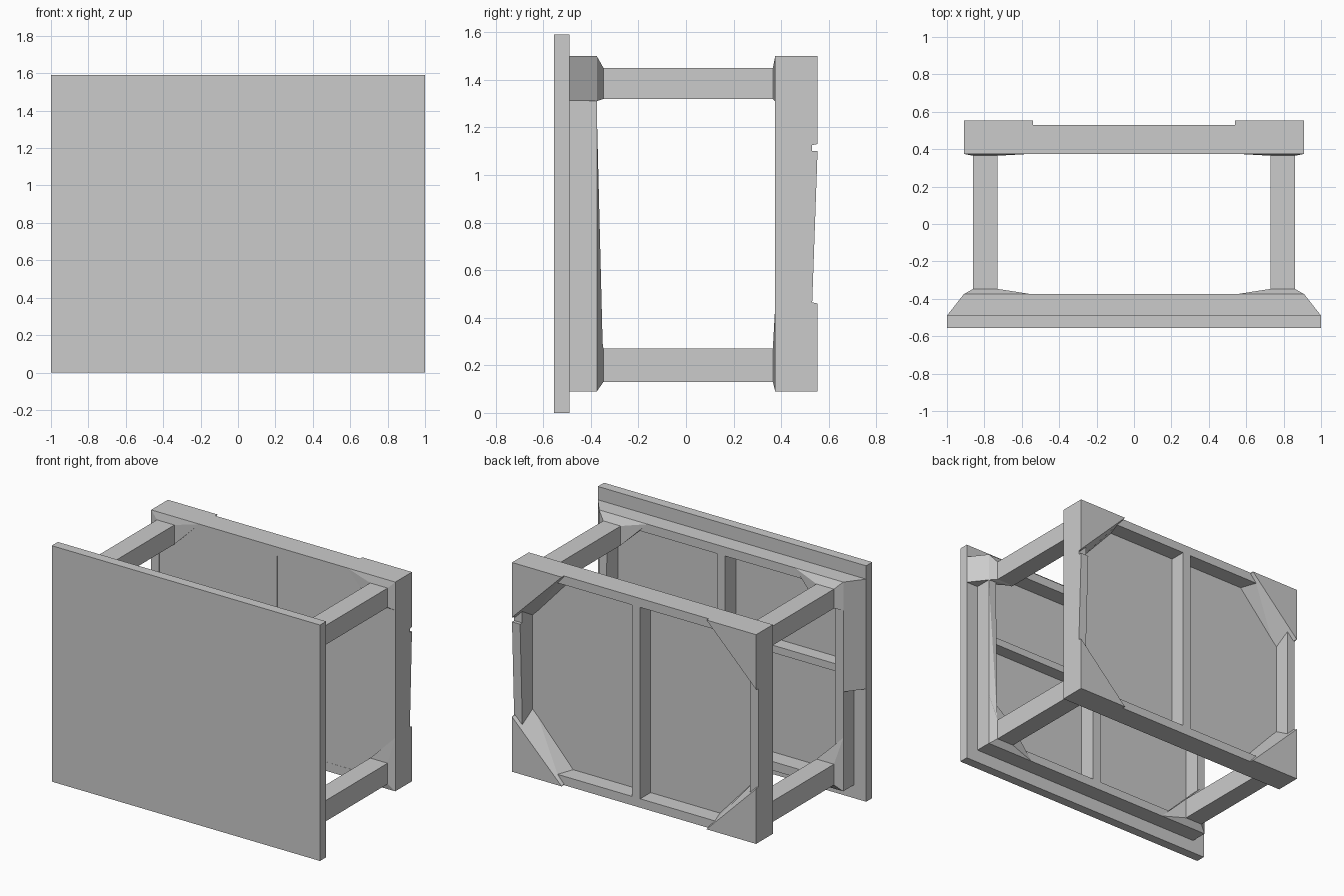
import bpy, bmesh

if "Cube" in bpy.data.objects:
    bpy.data.objects.remove(bpy.data.objects["Cube"])


def hull(name, pts):
    """Convex solid around a handful of points."""
    bm = bmesh.new()
    for p in pts:
        bm.verts.new(p)
    bmesh.ops.convex_hull(bm, input=bm.verts[:])
    bmesh.ops.dissolve_limit(bm, angle_limit=0.01, verts=bm.verts[:], edges=bm.edges[:])
    bmesh.ops.recalc_face_normals(bm, faces=bm.faces[:])
    me = bpy.data.meshes.new(name)
    bm.to_mesh(me)
    bm.free()
    ob = bpy.data.objects.new(name, me)
    bpy.context.collection.objects.link(ob)
    return ob


def box(name, x0, x1, y0, y1, z0, z1):
    return hull(name, [(x, y, z) for x in (x0, x1) for y in (y0, y1) for z in (z0, z1)])


X, ZB, ZT, W = 0.91, 0.09, 1.50, 0.06   # frame outline and rail width
ZM = (ZB + ZT) / 2


def frame(name, y0, y1):
    box(name + "_bottom_rail", -X, X, y0, y1, ZB, ZB + W)
    box(name + "_top_rail", -X, X, y0, y1, ZT - W, ZT)
    for s in (-1, 1):
        a, b = sorted((s * X, s * (X - W)))
        box(name + "_side_rail", a, b, y0, y1, ZB + W, ZT - W)
    box(name + "_centre_bar", -0.03, 0.03, y0, y1, ZB + W, ZT - W)


# Panels and their frames
box("front_panel", -1, 1, -0.555, -0.49, 0, 1.59)
frame("front_frame", -0.49, -0.375)
box("front_cross_bar", -X + W, X - W, -0.49, -0.40, 0.87, 0.92)
box("back_panel", -X + 0.01, X - 0.01, 0.376, 0.42, ZB + 0.01, ZT - 0.01)
frame("back_frame", 0.375, 0.53)

# Connecting legs with tapered pads and corner gussets
for s in (-1, 1):
    for top in (False, True):
        z = (lambda d: ZT - d) if top else (lambda d: ZB + d)
        l0, l1 = (1.32, 1.45) if top else (0.13, 0.27)
        a, b = sorted((s * 0.73, s * 0.86))
        box("leg", a, b, -0.36, 0.38, l0, l1)
        foot = [(x, zz) for x in (a, b) for zz in (l0, l1)]
        corner = [(s * X, z(0)), (s * 0.55, z(0)), (s * X, z(0.19 if top else 0.36))]
        hull("front_pad", [(x, y, zz) for x, zz in corner for y in (-0.44, -0.375)]
             + [(x, -0.347, zz) for x, zz in foot])
        hull("back_pad", [(x, 0.40, zz) for x, zz in corner]
             + [(x, 0.375, zz) for x, zz in corner] + [(x, 0.365, zz) for x, zz in foot])
        hull("back_gusset",
             [(s * X, 0.40, z(0)), (s * 0.54, 0.40, z(0)), (s * X, 0.40, z(0.40)),
              (s * 0.54, 0.40, z(0.06)), (s * 0.85, 0.40, z(0.40)),
              (s * X, 0.553, z(0)), (s * 0.54, 0.553, z(0)), (s * X, 0.553, z(0.37))])

# Flared blocks on the upper front sides, longer on the left
for s, z0 in ((-1, 0.76), (1, 1.31)):
    hull("flared_block", [(s * x, y, z) for z in (z0, ZT)
                          for x, y in ((0.85, -0.375), (X, -0.375), (1, -0.49), (0.85, -0.49))])

# Long taper along the right front rail and slanted back edge
hull("right_taper", [(X, -0.376, 0.27), (0.86, -0.35, 0.27), (0.85, -0.376, 0.27),
                     (0.85, -0.376, 1.31), (X, -0.376, 1.31)])
hull("right_back_taper", [(x, y, z) for x in (0.85, X)
                          for y, z in ((0.52, 0.45), (0.53, 0.45), (0.553, 1.1), (0.52, 1.1))])
